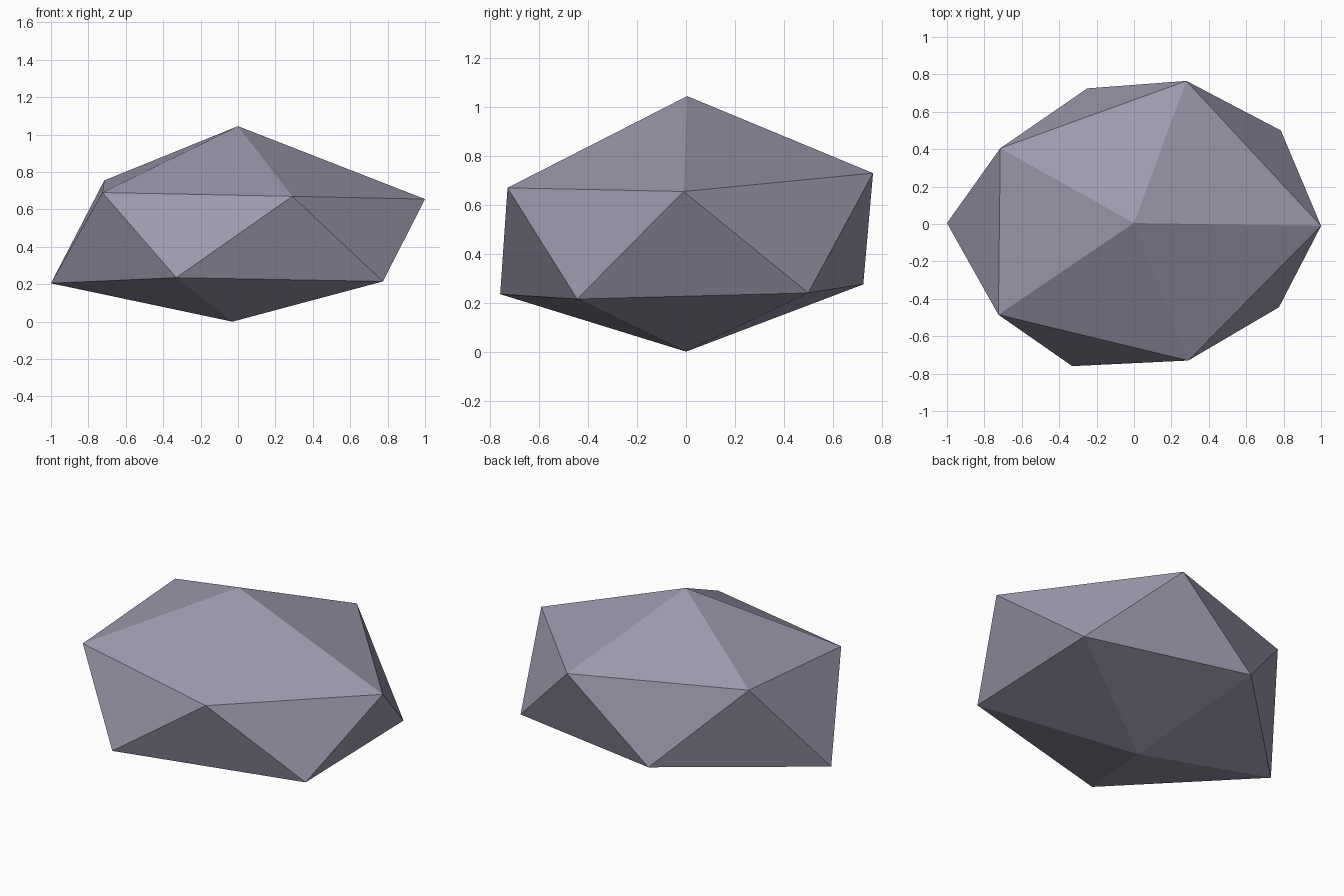
import bpy, bmesh

if "Cube" in bpy.data.objects:
    bpy.data.objects.remove(bpy.data.objects["Cube"])

# Rock: irregular icosahedron made of two staggered five-point rings and two poles
TOP = (0.0, 0.005, 1.045)
BOTTOM = (-0.03, 0.0, 0.0)
UPPER = [(1.0, -0.01, 0.655), (0.28, 0.765, 0.73), (-0.715, 0.405, 0.755),
         (-0.725, -0.485, 0.69), (0.29, -0.73, 0.67)]
LOWER = [(0.785, 0.5, 0.24), (-0.25, 0.725, 0.275), (-1.0, 0.005, 0.205),
         (-0.33, -0.76, 0.235), (0.775, -0.445, 0.215)]

bm = bmesh.new()
top, bottom = bm.verts.new(TOP), bm.verts.new(BOTTOM)
up = [bm.verts.new(p) for p in UPPER]
low = [bm.verts.new(p) for p in LOWER]

for i in range(5):
    j = (i + 1) % 5
    bm.faces.new((top, up[i], up[j]))        # cap
    bm.faces.new((up[i], low[i], up[j]))     # band, pointing down
    bm.faces.new((low[i], low[j], up[j]))    # band, pointing up
    bm.faces.new((bottom, low[j], low[i]))   # underside
bmesh.ops.recalc_face_normals(bm, faces=bm.faces)

mesh = bpy.data.meshes.new("rock")
bm.to_mesh(mesh)
bm.free()

# Grey-violet stone
stone = bpy.data.materials.new("grey violet stone")
stone.diffuse_color = (0.34, 0.32, 0.42, 1.0)
stone.use_nodes = True
stone.node_tree.nodes["Principled BSDF"].inputs["Base Color"].default_value = stone.diffuse_color
mesh.materials.append(stone)

rock = bpy.data.objects.new("rock", mesh)
bpy.context.collection.objects.link(rock)
